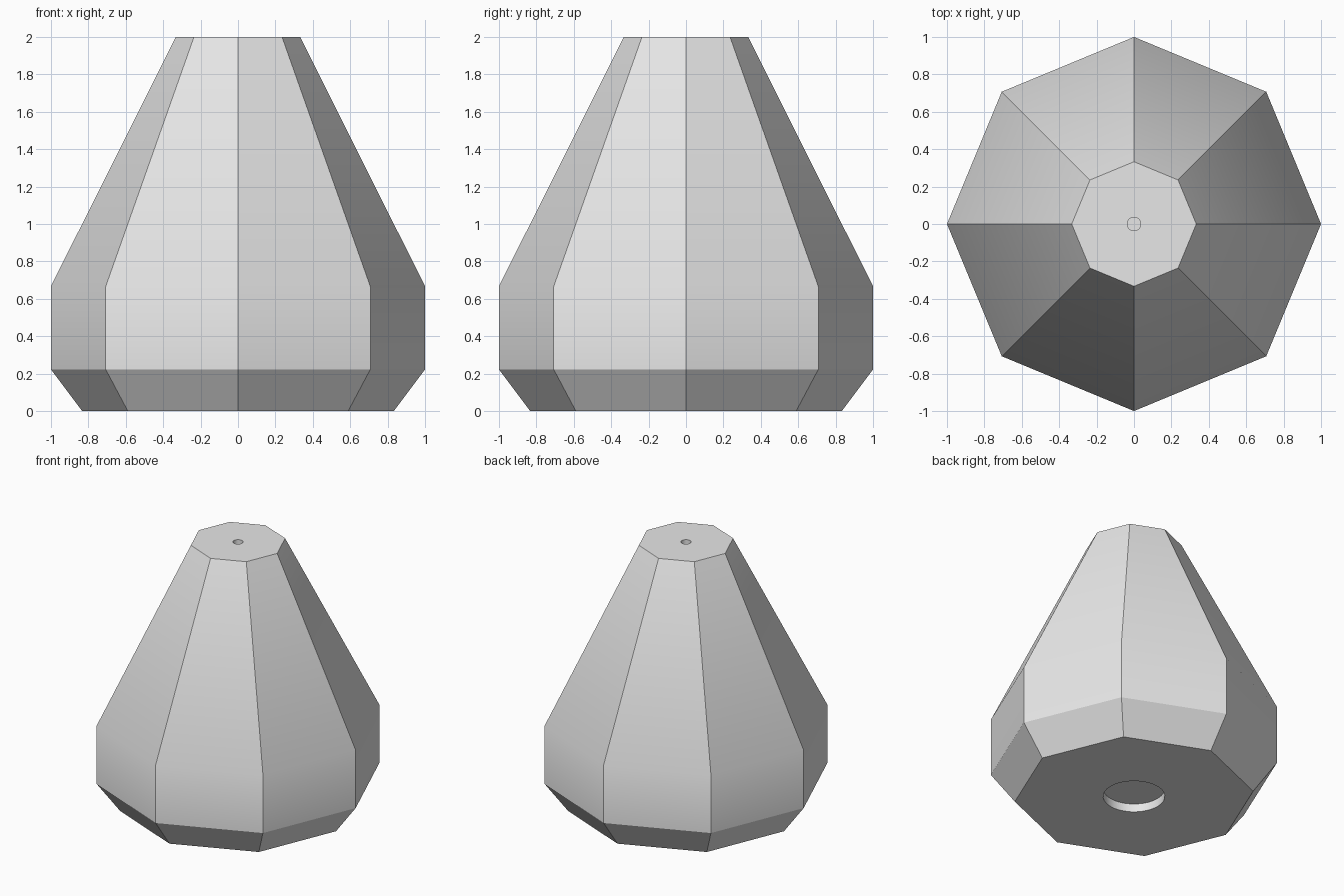
import bpy
import bmesh
from math import cos, sin, pi, radians

cube = bpy.data.objects.get("Cube")
if cube:
    bpy.data.objects.remove(cube, do_unlink=True)

SIDES = 8
PROFILE = [(0.833, 0.0), (1.0, 0.222), (1.0, 0.667), (0.333, 2.0)]  # radius, height

grey = bpy.data.materials.new("light_grey")
grey.use_nodes = True
grey.diffuse_color = (0.8, 0.8, 0.8, 1)
grey.node_tree.nodes["Principled BSDF"].inputs["Base Color"].default_value = (0.8, 0.8, 0.8, 1)


def lathe(name, profile, sides):
    """Closed solid of stacked rings with flat caps."""
    bm = bmesh.new()
    rings = [[bm.verts.new((r * cos(2 * pi * i / sides), r * sin(2 * pi * i / sides), z))
              for i in range(sides)] for r, z in profile]
    for low, high in zip(rings, rings[1:]):
        for i in range(sides):
            j = (i + 1) % sides
            bm.faces.new((low[i], low[j], high[j], high[i]))
    bm.faces.new(rings[0][::-1])
    bm.faces.new(rings[-1])
    mesh = bpy.data.meshes.new(name)
    bm.to_mesh(mesh)
    bm.free()
    mesh.materials.append(grey)
    obj = bpy.data.objects.new(name, mesh)
    bpy.context.collection.objects.link(obj)
    return obj


def drill(body, radius, bottom, top):
    """Cut a round recess between two heights."""
    cutter = lathe("recess_cutter", [(radius, bottom), (radius, top)], 32)
    cutter.hide_render = True
    cut = body.modifiers.new("recess", "BOOLEAN")
    cut.operation = "DIFFERENCE"
    cut.solver = "EXACT"
    cut.object = cutter
    bpy.context.view_layer.objects.active = body
    bpy.ops.object.modifier_apply(modifier=cut.name)
    bpy.data.objects.remove(cutter, do_unlink=True)


# Tapered eight-sided body
body = lathe("tapered_body", PROFILE, SIDES)

# Wide socket underneath and small pin hole on top
drill(body, 0.215, -0.1, 0.063)
drill(body, 0.036, 1.93, 2.1)

# Soft bend along each side, crisp edges elsewhere
bpy.ops.object.select_all(action="DESELECT")
body.select_set(True)
bpy.context.view_layer.objects.active = body
bpy.ops.object.shade_smooth_by_angle(angle=radians(30))
